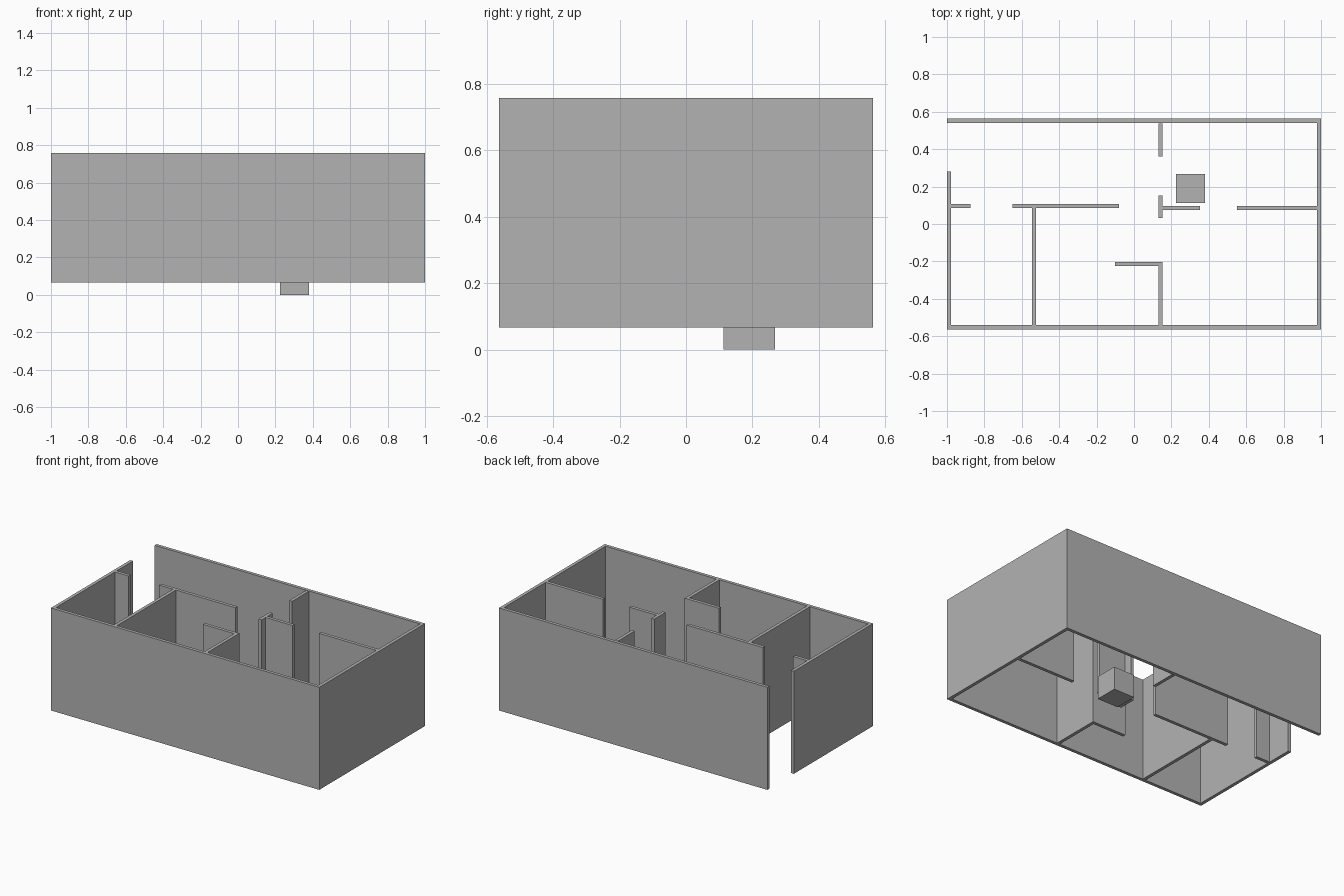
import bpy
import bmesh

default_cube = bpy.data.objects.get("Cube")
if default_cube:
    bpy.data.objects.remove(default_cube, do_unlink=True)

# Single plain grey finish
grey = bpy.data.materials.new("plain grey")
grey.use_nodes = True
color = (0.45, 0.45, 0.45, 1.0)
grey.diffuse_color = color
grey.node_tree.nodes["Principled BSDF"].inputs["Base Color"].default_value = color

T = 0.022                      # wall thickness
WALL_Z = (0.067, 0.758)        # bottom and top of every wall
BACK, FRONT = 0.563, -0.563    # outer faces of the house


def box(name, x, y, z):
    """Axis-aligned box from (min, max) pairs."""
    bm = bmesh.new()
    bmesh.ops.create_cube(bm, size=1)
    for v in bm.verts:
        v.co = [r[0] if c < 0 else r[1] for c, r in zip(v.co, (x, y, z))]
    mesh = bpy.data.meshes.new(name)
    bm.to_mesh(mesh)
    bm.free()
    mesh.materials.append(grey)
    obj = bpy.data.objects.new(name, mesh)
    bpy.context.collection.objects.link(obj)
    return obj


def wall_x(name, x0, x1, y):
    """Wall running along x, with its front face at y."""
    return box(name, (x0, x1), (y, y + T), WALL_Z)


def wall_y(name, x, y0, y1):
    """Wall running along y, with its right face at x."""
    return box(name, (x, x + T), (y0, y1), WALL_Z)


# Outer walls, with an entrance gap at the back of the right side
wall_x("back_wall", -1, 1, BACK - T)
wall_x("front_wall", -1, 1, FRONT)
wall_y("left_side_wall", 1 - T, FRONT + T, BACK - T)
wall_y("right_side_wall", -1, FRONT + T, 0.28)

# Rooms on the right side
wall_x("entrance_stub", -1 + T, -0.875, 0.086)
wall_x("hall_partition", -0.65, -0.08, 0.086)
wall_y("bedroom_partition", -0.545, FRONT + T, 0.086)

# Middle room corner
wall_x("middle_room_return", -0.102, 0.152, -0.225)
wall_y("middle_room_partition", 0.13, FRONT + T, -0.225)

# Doorway walls around the left rooms
wall_y("back_doorway_wall", 0.13, 0.36, 0.537)
wall_y("centre_doorway_wall", 0.13, 0.033, 0.152)
wall_x("left_room_stub", 0.152, 0.354, 0.075)
wall_x("left_room_partition", 0.552, 1 - T, 0.075)

# Loose block in the back left room
box("floor_block", (0.225, 0.38), (0.113, 0.268), (0, 0.155))
